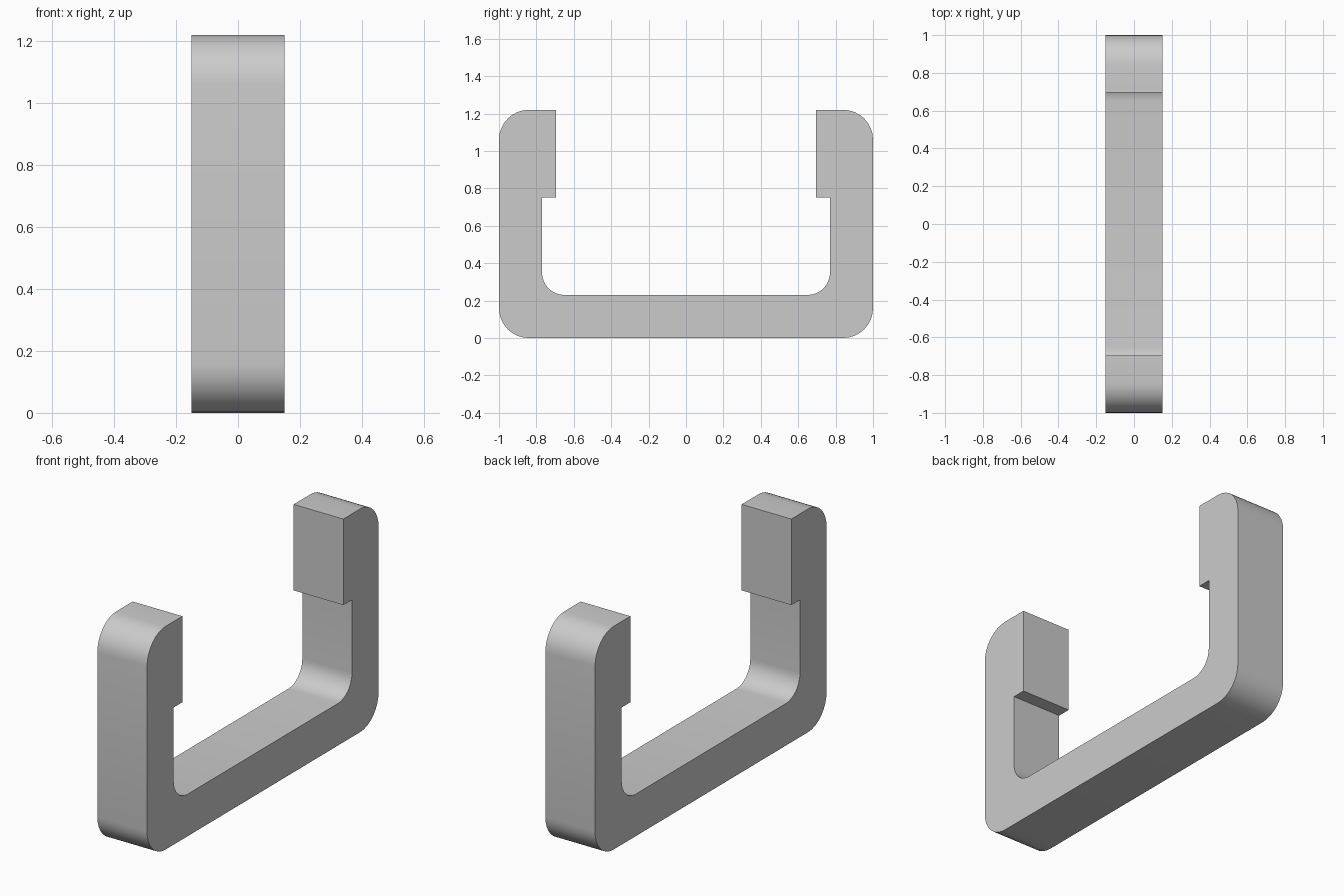
import bpy, bmesh, math

cube = bpy.data.objects.get("Cube")
if cube:
    bpy.data.objects.remove(cube, do_unlink=True)

HALF_WIDTH, HEIGHT = 0.15, 1.22
OUTER_R, INNER_R = 0.16, 0.12

grey = bpy.data.materials.new("plain grey")
grey.use_nodes = True
colour = (0.6, 0.6, 0.6, 1)
grey.diffuse_color = colour
grey.node_tree.nodes["Principled BSDF"].inputs["Base Color"].default_value = colour


def arc(cy, cz, r, start, end, steps=8):
    """Points on an arc, angles in degrees."""
    angles = [math.radians(start + (end - start) * i / steps) for i in range(steps + 1)]
    return [(cy + r * math.cos(a), cz + r * math.sin(a)) for a in angles]


# Back half of the side profile, from the bottom centre round to the inner floor
half = arc(1 - OUTER_R, OUTER_R, OUTER_R, -90, 0)
half += arc(1 - OUTER_R, HEIGHT - OUTER_R, OUTER_R, 0, 90)
half += [(0.695, HEIGHT), (0.695, 0.75), (0.77, 0.75)]
half += arc(0.77 - INNER_R, 0.23 + INNER_R, INNER_R, 0, -90)
profile = half + [(-y, z) for y, z in reversed(half)]

# Clip body: extrude the mirrored profile across the width
bm = bmesh.new()
face = bm.faces.new([bm.verts.new((-HALF_WIDTH, y, z)) for y, z in profile])
side = bmesh.ops.extrude_face_region(bm, geom=[face])
moved = [v for v in side["geom"] if isinstance(v, bmesh.types.BMVert)]
bmesh.ops.translate(bm, verts=moved, vec=(2 * HALF_WIDTH, 0, 0))
bmesh.ops.recalc_face_normals(bm, faces=bm.faces)
mesh = bpy.data.meshes.new("clip_bracket")
bm.to_mesh(mesh)
bm.free()
mesh.materials.append(grey)
bracket = bpy.data.objects.new("clip_bracket", mesh)
bpy.context.collection.objects.link(bracket)

# Smooth the rounded corners, keep the real edges crisp
bpy.ops.object.select_all(action="DESELECT")
bracket.select_set(True)
bpy.context.view_layer.objects.active = bracket
bpy.ops.object.shade_smooth_by_angle(angle=math.radians(30))
